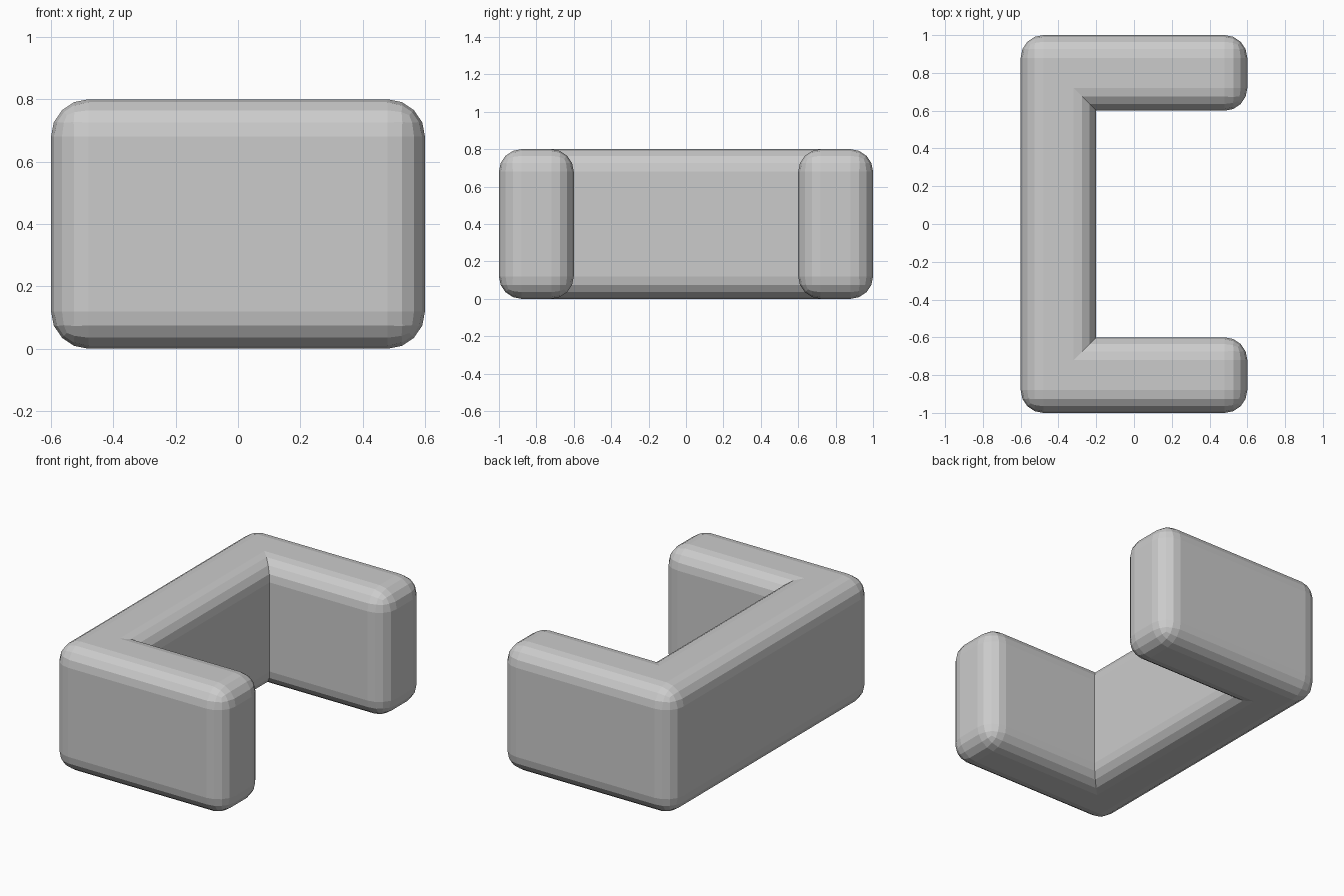
import bpy, bmesh

if "Cube" in bpy.data.objects:
    bpy.data.objects.remove(bpy.data.objects["Cube"])

HEIGHT, RADIUS, SEGMENTS = 0.8, 0.12, 4

# C-shaped footprint, counter-clockwise
half = [(-0.2, 0.6), (0.6, 0.6), (0.6, 1.0), (-0.6, 1.0)]
outline = half + [(x, -y) for x, y in reversed(half)]
inner = {(-0.2, 0.6), (-0.2, -0.6)}

bm = bmesh.new()
base = bm.faces.new([bm.verts.new((x, y, 0)) for x, y in outline])
top = bmesh.ops.extrude_face_region(bm, geom=[base], use_keep_orig=True)
bmesh.ops.translate(bm, vec=(0, 0, HEIGHT),
                    verts=[g for g in top["geom"] if isinstance(g, bmesh.types.BMVert)])
bmesh.ops.recalc_face_normals(bm, faces=bm.faces)


# Round every edge except the two upright inner corners
def is_inner_corner(edge):
    return all(any(abs(v.co.x - x) + abs(v.co.y - y) < 1e-4 for x, y in inner)
               for v in edge.verts) and edge.verts[0].co.z != edge.verts[1].co.z


edges = [e for e in bm.edges if not is_inner_corner(e)]
bmesh.ops.bevel(bm, geom=edges, offset=RADIUS, offset_type='OFFSET',
                segments=SEGMENTS, profile=0.5, affect='EDGES', clamp_overlap=False)
bmesh.ops.recalc_face_normals(bm, faces=bm.faces)

mesh = bpy.data.meshes.new("rounded_bracket")
bm.to_mesh(mesh)
bm.free()
bpy.context.collection.objects.link(bpy.data.objects.new("rounded_bracket", mesh))
